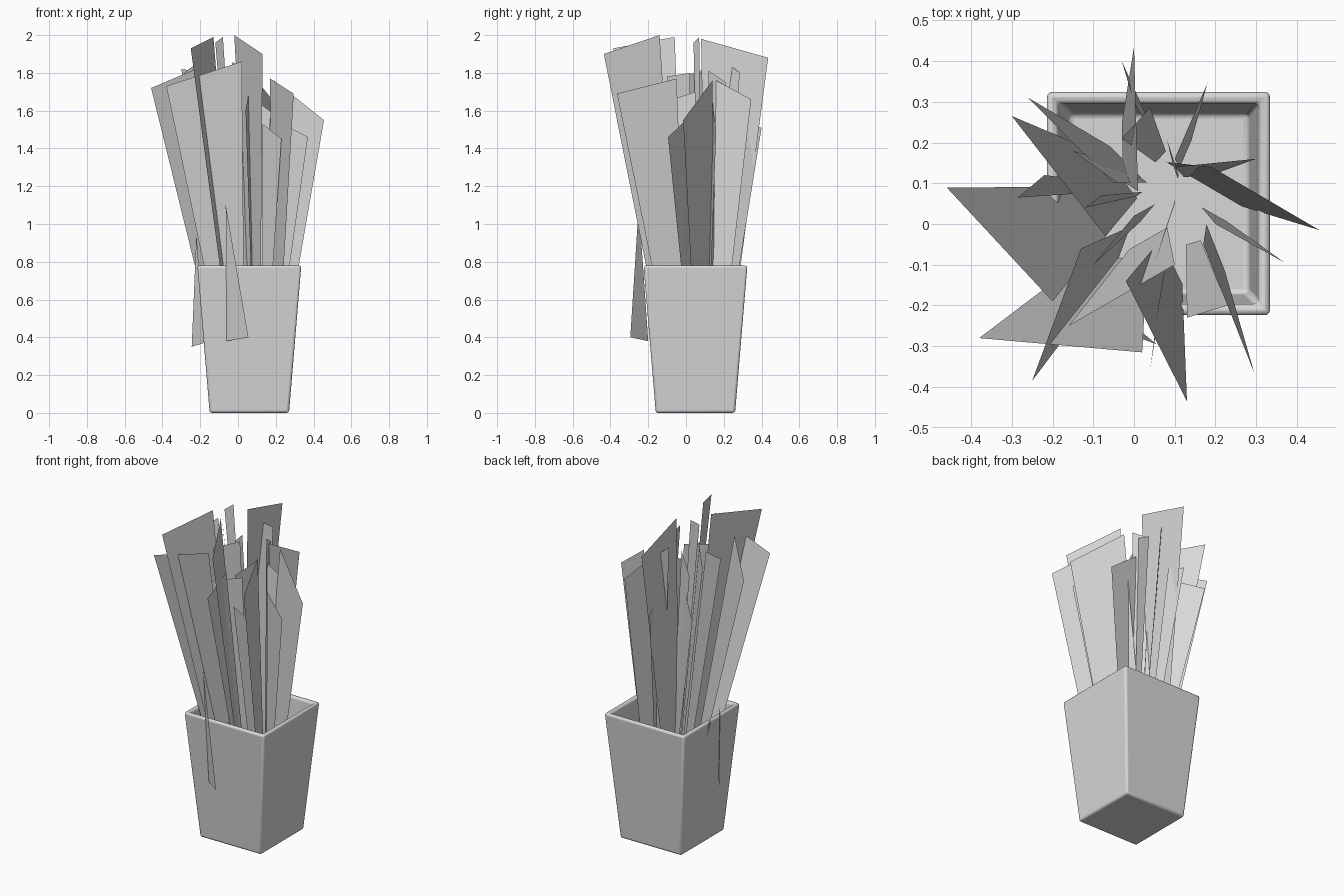
import bpy
import bmesh
from mathutils import Vector

if "Cube" in bpy.data.objects:
    bpy.data.objects.remove(bpy.data.objects["Cube"], do_unlink=True)

grey = bpy.data.materials.new("light grey")
grey.use_nodes = True
tone = (0.69, 0.69, 0.69, 1)
grey.diffuse_color = tone
grey.node_tree.nodes["Principled BSDF"].inputs["Base Color"].default_value = tone

CENTRE = Vector((.06, .05, 0))


def make_object(name, bm):
    mesh = bpy.data.meshes.new(name)
    bm.to_mesh(mesh)
    bm.free()
    mesh.materials.append(grey)
    obj = bpy.data.objects.new(name, mesh)
    bpy.context.collection.objects.link(obj)
    return obj


def square_ring(bm, half, z):
    corners = ((-half, -half), (half, -half), (half, half), (-half, half))
    return [bm.verts.new(CENTRE + Vector((x, y, z))) for x, y in corners]


# Tapered square pot: outer wall, rim, inner wall and inner floor
def build_pot():
    bm = bmesh.new()
    sections = ((.21, 0), (.275, .78), (.247, .78), (.222, .4))
    rings = [square_ring(bm, half, z) for half, z in sections]
    for low, high in zip(rings, rings[1:]):
        for i in range(4):
            j = (i + 1) % 4
            bm.faces.new((low[i], low[j], high[j], high[i]))
    bm.faces.new(reversed(rings[0]))
    bm.faces.new(rings[-1])
    pot = make_object("pot", bm)
    bevel = pot.modifiers.new("rounded edges", "BEVEL")
    bevel.width = .013
    bevel.segments = 3
    bpy.context.view_layer.objects.active = pot
    pot.select_set(True)
    bpy.ops.object.shade_smooth_by_angle()
    pot.select_set(False)


# Flat leaf: a slanted top edge from outer to inner, tapering to a narrow foot.
# Lean shifts the foot along x.
def build_leaf(name, outer, inner, taper=.36, lean=0):
    outer, inner = Vector(outer), Vector(inner)
    foot = CENTRE + outer * .45
    foot.x += lean
    foot.z = .45
    foot_inner = foot + (inner - outer) * taper
    bm = bmesh.new()
    bm.faces.new([bm.verts.new(p) for p in (foot, foot_inner, inner, outer)])
    make_object(name, bm)


# Small hanging leaf: two low corners and a point
def build_hanging_leaf(name, *points):
    bm = bmesh.new()
    bm.faces.new([bm.verts.new(p) for p in points])
    make_object(name, bm)


build_pot()

# Outer and inner top corners of each leaf, with taper and lean where they differ
leaves = {
    "front": [
        ((.13, -.435, 1.9), (-.02, -.14, 2)),
        ((-.25, -.385, 1.93), (-.13, -.06, 1.99)),
        ((.295, -.365, 1.69), (.17, -.05, 1.77), .36, .03),
        ((-.38, -.28, 1.73), (.02, -.315, 1.86)),
        ((.23, -.2, 1.45), (.13, -.23, 1.53)),
        ((.04, -.355, 1.6), (.06, -.2, 1.71)),
    ],
    "right": [
        ((-.46, .09, 1.72), (-.2, -.19, 1.83)),
        ((-.3, .265, 1.82), (-.07, -.03, 1.79)),
        ((-.26, .31, 1.5), (-.05, .1, 1.6)),
        ((-.285, .065, 1.8), (-.22, .12, 1.85)),
    ],
    "left": [
        ((.455, -.015, 1.55), (.19, .14, 1.76), .7),
        ((.37, -.095, 1.46), (.2, .0, 1.55)),
        ((.3, .16, 1.5), (.1, .14, 1.65)),
    ],
    "back": [
        ((0, .435, 1.88), (.01, .08, 1.98), .4, -.09),
        ((.18, .345, 1.66), (.1, .16, 1.76)),
        ((-.03, .4, 1.51), (0, .3, 1.54)),
        ((.04, .285, 1.8), (-.03, .21, 1.86)),
    ],
    "middle": [
        ((-.12, .04, 1.96), (-.08, .07, 1.99)),
        ((-.1, -.1, 1.78), (0, .02, 1.8)),
        ((.05, -.1, 1.65), (.1, .05, 1.7)),
        ((.08, .21, 1.75), (.11, .12, 1.81)),
        ((-.15, .18, 1.7), (-.04, .1, 1.8)),
        ((-.16, -.25, 1.6), (.1, -.1, 1.65)),
    ],
}
for side, leaf_shapes in leaves.items():
    for number, shape in enumerate(leaf_shapes, 1):
        build_leaf(f"{side}_leaf_{number}", *shape)

build_hanging_leaf("front_hanging_leaf", (-.06, -.2, .38), (.055, -.295, .4), (-.065, -.25, 1.1))
build_hanging_leaf("right_hanging_leaf", (-.245, .02, .35), (-.18, -.06, .37), (-.22, -.02, .95))
